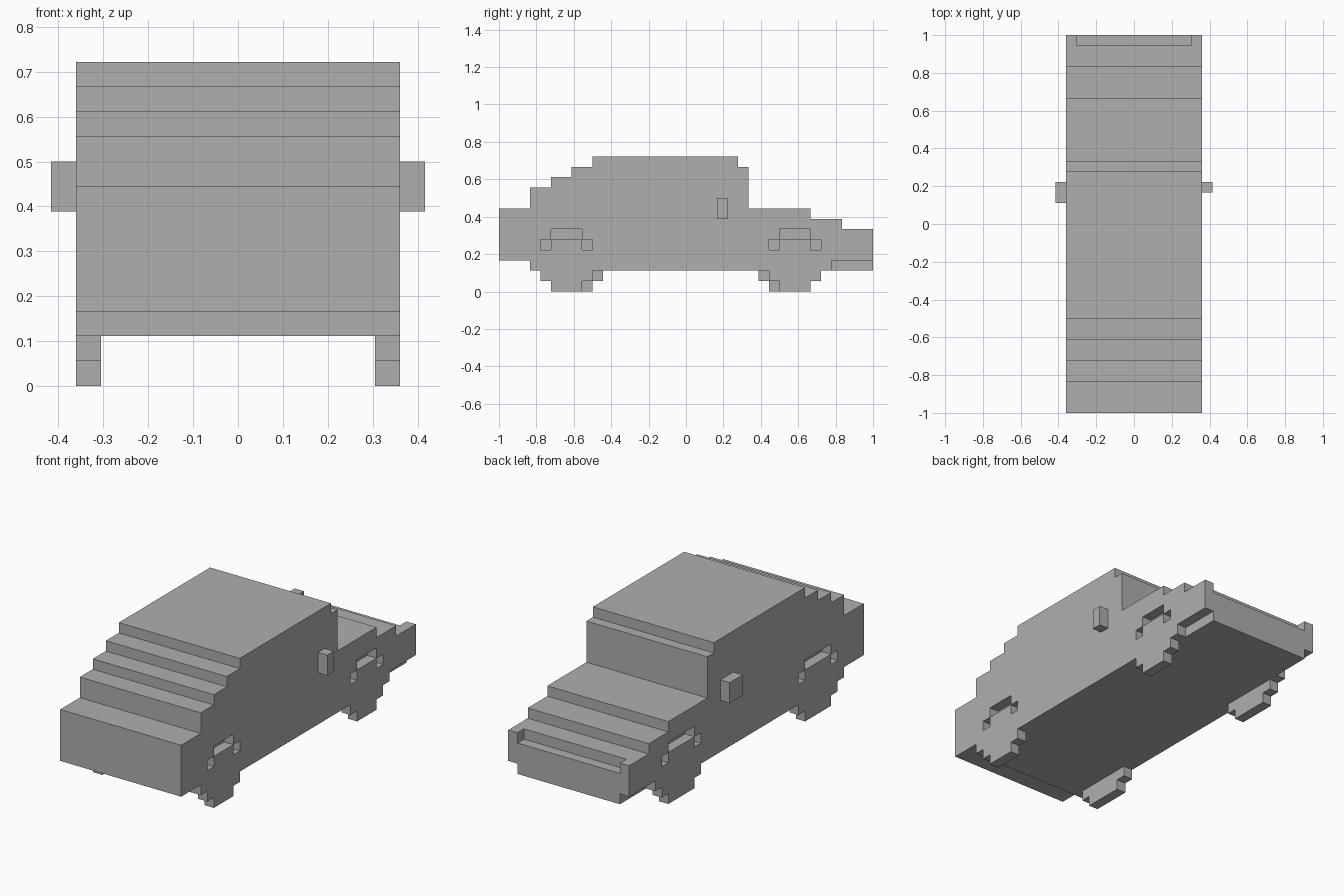
import bpy
import bmesh

V = 1 / 18          # size of one block
HALF = 6.5          # half the body width in blocks

if "Cube" in bpy.data.objects:
    bpy.data.objects.remove(bpy.data.objects["Cube"], do_unlink=True)

grey = bpy.data.materials.new("plain grey")
grey.diffuse_color = (0.43, 0.43, 0.43, 1)
grey.use_nodes = True
grey.node_tree.nodes["Principled BSDF"].inputs["Base Color"].default_value = (0.43, 0.43, 0.43, 1)


def extrude(name, profile, x0, x1):
    """Extrude a (y, z) side profile from x0 to x1, all in blocks."""
    bm = bmesh.new()
    face = bm.faces.new([bm.verts.new((x0 * V, y * V, z * V)) for y, z in profile])
    out = bmesh.ops.extrude_face_region(bm, geom=[face])
    moved = [g for g in out["geom"] if isinstance(g, bmesh.types.BMVert)]
    bmesh.ops.translate(bm, verts=moved, vec=((x1 - x0) * V, 0, 0))
    bmesh.ops.recalc_face_normals(bm, faces=bm.faces)
    mesh = bpy.data.meshes.new(name)
    bm.to_mesh(mesh)
    bm.free()
    mesh.materials.append(grey)
    obj = bpy.data.objects.new(name, mesh)
    bpy.context.collection.objects.link(obj)
    return obj


def box(name, x0, x1, y0, y1, z0, z1):
    return extrude(name, [(y0, z0), (y1, z0), (y1, z1), (y0, z1)], x0, x1)


def steps(points):
    """Turn (y, height) pairs into a staircase outline."""
    line = []
    for (y, z), (y_next, _) in zip(points, points[1:]):
        line += [(y, z), (y_next, z)]
    return line


def carve(target, cutter):
    mod = target.modifiers.new("cut", "BOOLEAN")
    mod.operation = "DIFFERENCE"
    mod.solver = "EXACT"
    mod.object = cutter
    cutter.hide_render = True
    bpy.context.view_layer.objects.active = target
    bpy.ops.object.modifier_apply(modifier=mod.name)
    bpy.data.objects.remove(cutter, do_unlink=True)


# Stepped body shell
top = steps([(-18, 8), (-15, 10), (-13, 11), (-11, 12), (-9, 13),
             (5, 12), (6, 8), (12, 7), (15, 6), (18, 6)])
body = extrude("body", top + [(18, 2), (-15, 2), (-15, 3), (-18, 3)], -HALF, HALF)

# Groove across the tail
carve(body, box("tail_groove_cutter", -5.5, 5.5, 17, 19, 5, 7))

for side, label, extra in ((1, "left", 0), (-1, "right", 1)):
    inner, outer = side * 5.5, side * HALF
    # Notch below the tail corner
    carve(body, box("sill_cutter", inner, side * 8, 14, 19, 1, 3))
    # Wheels sit flush in stepped wells, leaving a gap over the tyre
    for end, a, b in (("front", -14, -9 + extra), ("rear", 8 - extra, 13)):
        well = [(a, 1), (b, 1), (b, 5), (b - 1, 5), (b - 1, 6),
                (a + 1, 6), (a + 1, 5), (a, 5)]
        carve(body, extrude("well_cutter", well, inner, side * 8))
        tyre = [(a + 1, 0), (b - 1, 0), (b - 1, 1), (b, 1), (b, 4), (b - 1, 4),
                (b - 1, 5), (a + 1, 5), (a + 1, 4), (a, 4), (a, 1), (a + 1, 1)]
        extrude(f"{end}_{label}_wheel", tyre, inner, outer)
    # Side mirror
    box(f"{label}_mirror", outer, side * 7.5, 3 - extra, 4, 7, 9)
